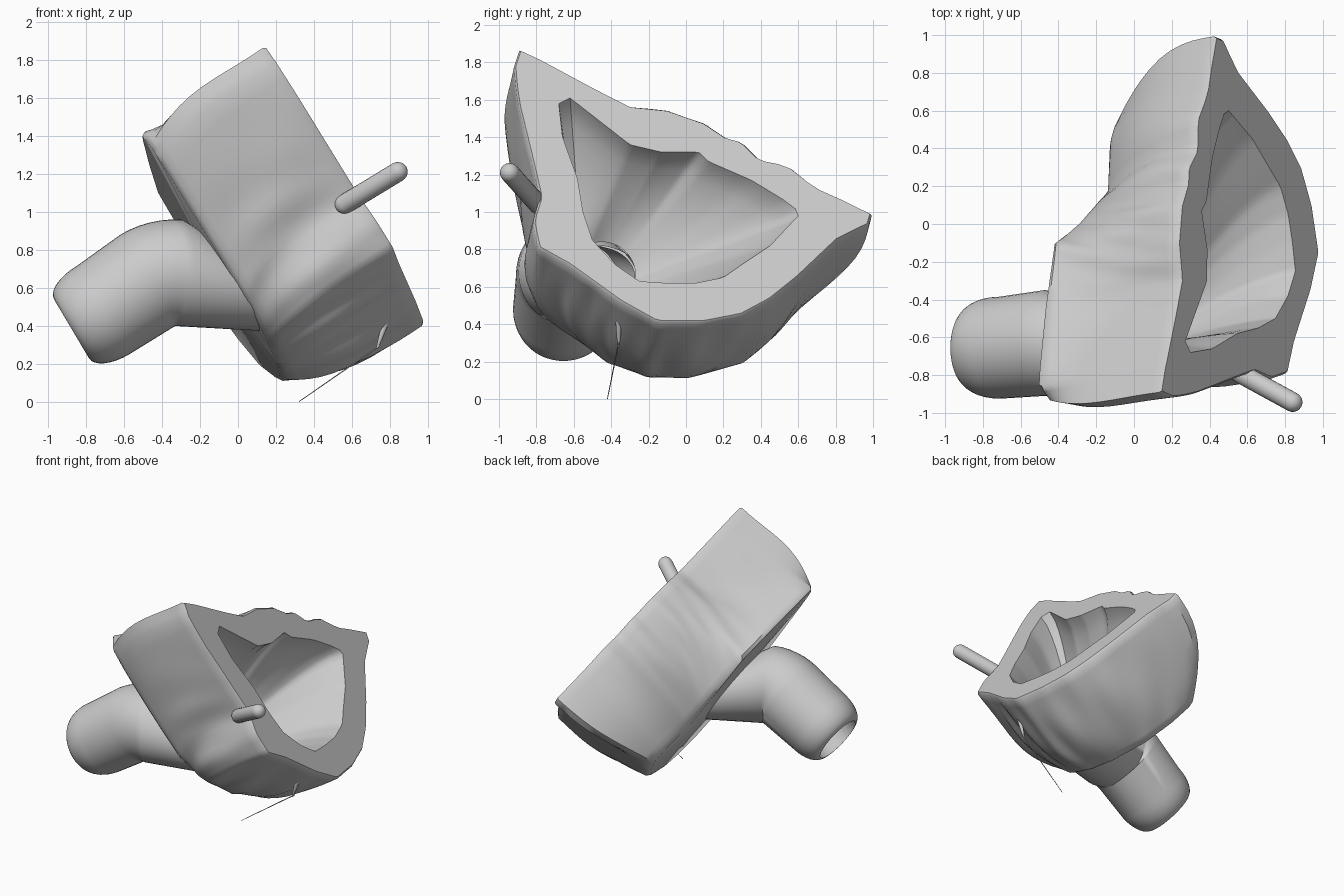
import bpy, bmesh, math
from mathutils import Vector

cube = bpy.data.objects.get("Cube")
if cube:
    bpy.data.objects.remove(cube)

grey = bpy.data.materials.new("light_grey")
grey.use_nodes = True
colour = (0.6, 0.6, 0.6, 1)
grey.diffuse_color = colour
bsdf = next(n for n in grey.node_tree.nodes if n.type == 'BSDF_PRINCIPLED')
bsdf.inputs["Base Color"].default_value = colour

# AXIS points out of the open rim; layers are planes at a depth along it
AXIS = Vector((0.832, 0.123, 0.541)).normalized()
RIM_DEPTH, FLOOR_DEPTH, BACK_DEPTH = 1.021, 0.45, 0.233


def on_layer(p, depth):
    """World point with the given y and z on a layer."""
    return Vector(((depth - AXIS.y * p.x - AXIS.z * p.y) / AXIS.x, p.x, p.y))


def finish(name, bm, angle=45):
    bmesh.ops.recalc_face_normals(bm, faces=bm.faces)
    mesh = bpy.data.meshes.new(name)
    bm.to_mesh(mesh)
    bm.free()
    mesh.materials.append(grey)
    obj = bpy.data.objects.new(name, mesh)
    bpy.context.collection.objects.link(obj)
    bpy.ops.object.select_all(action='DESELECT')
    obj.select_set(True)
    bpy.context.view_layer.objects.active = obj
    bpy.ops.object.shade_smooth_by_angle(angle=math.radians(angle))


def loft(bm, rings):
    """Skin a list of closed rings of points with quads."""
    rows = [[bm.verts.new(p) for p in ring] for ring in rings]
    for a, b in zip(rows, rows[1:]):
        for i in range(len(a)):
            j = (i + 1) % len(a)
            bm.faces.new((a[i], a[j], b[j], b[i]))
    return rows


def cast(outline, middle, angle):
    """Point where a ray from the middle meets the outline."""
    ray = Vector((math.cos(angle), math.sin(angle)))
    best = 0
    for p, q in zip(outline, outline[1:] + outline[:1]):
        a, e = p - middle, q - p
        det = e.x * ray.y - ray.x * e.y
        if abs(det) < 1e-9:
            continue
        r = (a.y * e.x - a.x * e.y) / det
        s = (ray.x * a.y - ray.y * a.x) / det
        if r > 0 and -1e-6 <= s <= 1 + 1e-6:
            best = max(best, r)
    return middle + ray * best


# Outlines of the rim, the opening and the back, as y and z
rim = [Vector(p) for p in [
    (-.89, 1.87), (-.82, 1.84), (-.5, 1.67), (-.3, 1.57), (-.1, 1.55), (.1, 1.48),
    (.22, 1.4), (.3, 1.38), (.4, 1.28), (.55, 1.25), (.7, 1.13), (.9, 1.04),
    (.995, .99), (.985, .94), (.82, .86), (.6, .65), (.45, .53), (.3, .45), (.1, .41),
    (-.15, .41), (-.35, .52), (-.63, .72), (-.79, .81), (-.82, .95), (-.78, 1.08),
    (-.83, 1.3), (-.9, 1.6), (-.92, 1.78)]]
opening = [Vector(p) for p in [
    (-.62, 1.61), (-.68, 1.58), (-.66, 1.4), (-.58, 1.18), (-.55, 1), (-.5, .85),
    (-.38, .72), (-.25, .63), (-.1, .62), (.05, .62), (.2, .65), (.3, .72), (.45, .82),
    (.6, .98), (.58, 1.03), (.35, 1.17), (.12, 1.27), (.07, 1.32), (-.13, 1.32), (-.3, 1.36)]]
back = [Vector(p) for p in [
    (-.93, 1.36), (-.86, 1.42), (-.45, 1.27), (-.1, 1.12), (0, .9), (.16, .62), (.45, .53),
    (.54, .46), (.46, .32), (.29, .18), (0, .11), (-.2, .12), (-.4, .18), (-.66, .38),
    (-.79, .55), (-.86, .85), (-.92, 1.2)]]
RIM_MID, BACK_MID = Vector((-0.2, 1.07)), Vector((-0.2, 0.5))
FLOOR_MID, BORE = Vector((-0.45, 0.66)), 0.18

# Evenly spread angles plus the sharp corners
spread = [i * math.tau / 120 for i in range(120)]
for p in rim[:2] + rim[12:14] + opening[:2] + opening[13:14]:
    d = p - RIM_MID
    corner = math.atan2(d.y, d.x) % math.tau
    spread = [a for a in spread if abs(a - corner) > 0.02] + [corner]
angles = sorted(spread)


def outer_ring(t, inset=0):
    """Wall ring, from the back at 0 to the rim at 1."""
    points = []
    depth = RIM_DEPTH - BACK_DEPTH
    for a in angles:
        front = on_layer(cast(rim, RIM_MID, a), RIM_DEPTH)
        straight = front - AXIS * depth
        rear = on_layer(cast(back, BACK_MID, a), BACK_DEPTH)
        # The front and underside stay straight for longer than the far tip
        ease = 2.1 + max(0, -math.sin(a)) + 2 * min(1, max(0, 0.2 - front.y))
        p = front - AXIS * depth * (1 - t) + (rear - straight) * (1 - t) ** ease
        middle = on_layer(BACK_MID.lerp(RIM_MID, t), BACK_DEPTH + depth * t)
        # Soft ripples along the wall
        wave = math.sin(11 * a + 4 * t) + 0.5 * math.sin(23 * a - 3 * t)
        ripple = 0.01 * math.sin(math.pi * t) * wave
        points.append(p + (p - middle).normalized() * (ripple - inset))
    return points


def cavity_ring(s):
    points = []
    for a in angles:
        ray = Vector((math.cos(a), math.sin(a)))
        p = cast(opening, RIM_MID, a).lerp(FLOOR_MID + ray * BORE, s ** 1.25)
        points.append(on_layer(p, RIM_DEPTH + (FLOOR_DEPTH - RIM_DEPTH) * s))
    return points


# Shell: back cap, rippled wall, flat rim and tapering cavity
bm = bmesh.new()
rings = [outer_ring(0, 0.025)]
rings += [outer_ring(t) for t in (.03, .08, .15, .22, .3, .4, .5, .6, .7, .8, .9, .98)]
rings += [outer_ring(1, 0.012)]
rings += [cavity_ring(i / 8) for i in range(9)]
rows = loft(bm, rings)
hub = bm.verts.new(on_layer(BACK_MID, BACK_DEPTH))
for i, vert in enumerate(rows[0]):
    bm.faces.new((hub, rows[0][(i + 1) % len(angles)], vert))
finish("shell", bm)


# Bent hollow pipe joining the cavity floor
def circle(centre, normal, radius, count=48):
    up = Vector((-normal.z, 0, normal.x)).normalized()
    side = normal.cross(up)
    return [centre + (up * math.cos(k) + side * math.sin(k)) * radius
            for k in (i * math.tau / count for i in range(count))]


PIPE = 0.28
mouth = Vector((-0.875, -0.655, 0.385))
pivot = Vector((-0.33, -0.63, 0.4))
outward = Vector((0.86, 0, 0.51)).normalized()
inward = Vector((0.94, 0.32, -0.05)).normalized()
bend = []
for i in range(7):
    d = outward.lerp(inward, i / 6).normalized()
    up = Vector((-d.z, 0, d.x)).normalized()
    bend.append((pivot + up * PIPE, d))
floor = on_layer(FLOOR_MID, FLOOR_DEPTH)
rings = [circle(floor, AXIS, BORE)]
rings += [circle(c, d, BORE) for c, d in reversed(bend)]
for i in range(9):
    k = i / 8 * math.pi / 2
    radius = BORE + (PIPE - 0.01 - BORE) * math.sin(k)
    rings.append(circle(mouth + outward * 0.19 * (1 - math.cos(k)), outward, radius))
rings += [circle(c, d, PIPE) for c, d in bend]
rings.append(circle(floor - AXIS * 0.12, AXIS, PIPE - 0.01))
bm = bmesh.new()
loft(bm, rings)
finish("bent_pipe", bm, 50)


def rod(name, start, end, sections, count=20):
    """Round bar; sections hold position, extra offset and radius."""
    start, end = Vector(start), Vector(end)
    axis = (end - start).normalized()
    bm = bmesh.new()
    rows = loft(bm, [circle(start.lerp(end, t) + axis * o, axis, r, count)
                     for t, o, r in sections])
    for row in (rows[0], rows[-1]):
        bm.faces.new(row)
    finish(name, bm, 50)


# Rounded peg on the front wall
PEG = 0.052
steps = [math.radians(a) for a in range(5, 91, 17)]
caps = [(0, -PEG * math.cos(k), PEG * math.sin(k)) for k in steps]
caps += [(1, PEG * math.cos(k), PEG * math.sin(k)) for k in reversed(steps)]
rod("peg", (0.56, -0.79, 1.04), (0.84, -0.943, 1.21), caps)

# Thin needle and its small root under the rim
rod("needle", (0.75, -0.36, 0.3), (0.32, -0.42, 0.002), [(0, 0, .004), (1, 0, .002)], 8)
rod("needle_root", (0.78, -0.36, 0.43), (0.73, -0.36, 0.28),
    [(0, 0, .018), (.6, 0, .012), (1, 0, .005)], 12)
